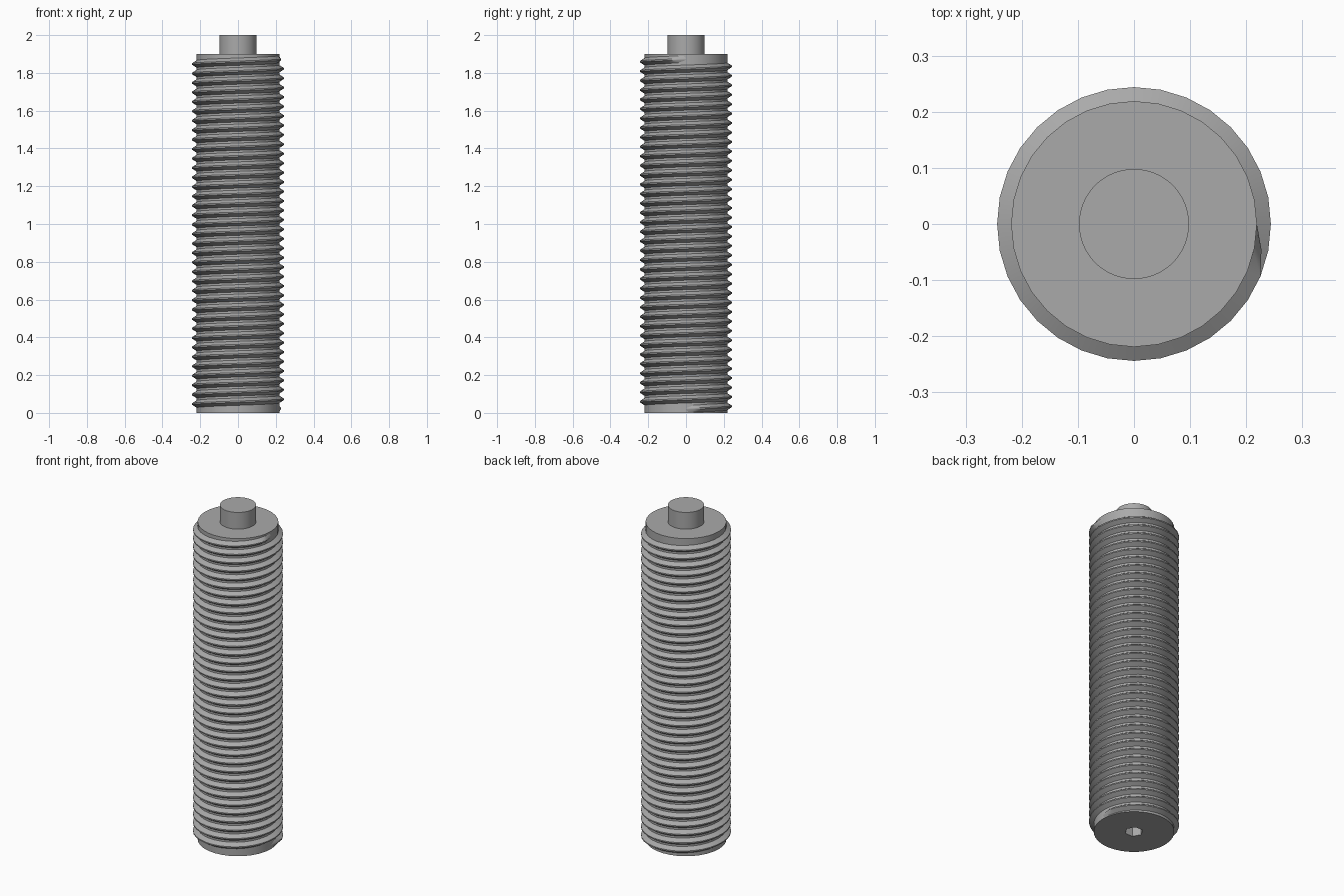
import bpy, bmesh
from math import sin, cos, pi

SIDES = 32
CORE_R, CREST_R = 0.219, 0.244
BODY_H = 1.9
PITCH = 0.05
TURNS = 37
THREAD_Z = 0.022

cube = bpy.data.objects.get("Cube")
if cube:
    bpy.data.objects.remove(cube, do_unlink=True)

steel = bpy.data.materials.new("steel grey")
steel.use_nodes = True
GREY = (0.4, 0.4, 0.4, 1)
steel.diffuse_color = GREY
steel.node_tree.nodes["Principled BSDF"].inputs["Base Color"].default_value = GREY


def cylinder(name, radius, z0, z1, sides):
    bpy.ops.mesh.primitive_cylinder_add(
        vertices=sides, radius=radius, depth=z1 - z0,
        location=(0, 0, (z0 + z1) / 2), rotation=(0, 0, pi / 2))
    ob = bpy.context.object
    ob.name = name
    ob.data.materials.append(steel)
    return ob


def smooth(ob, angle):
    bpy.ops.object.select_all(action='DESELECT')
    ob.select_set(True)
    bpy.context.view_layer.objects.active = ob
    bpy.ops.object.shade_smooth_by_angle(angle=angle)


# Core rod with a hexagonal socket in its lower end
core = cylinder("core_rod", CORE_R, 0, BODY_H, SIDES)
socket = cylinder("socket_cutter", 0.05, -0.1, 0.15, 6)
socket.hide_render = True
cut = core.modifiers.new("socket", 'BOOLEAN')
cut.operation = 'DIFFERENCE'
cut.solver = 'EXACT'
cut.object = socket
bpy.context.view_layer.objects.active = core
bpy.ops.object.modifier_apply(modifier=cut.name)
bpy.data.objects.remove(socket, do_unlink=True)
smooth(core, pi / 6)

# Round nose pin on top
pin = cylinder("nose_pin", 0.098, BODY_H - 0.02, 2, 64)
smooth(pin, pi / 6)

# Helical thread: sweep a trapezoid, tapering into the core at both ends
bm = bmesh.new()
steps = TURNS * SIDES
rings = []
for i in range(steps + 1):
    a = 2 * pi * i / SIDES
    z = THREAD_Z + PITCH * i / SIDES
    grow = min(1, i / 2, (steps - i) / 2)
    top = CORE_R + (CREST_R - CORE_R) * grow
    section = [(CORE_R - 0.004, -0.44), (top, -0.07), (top, 0.07), (CORE_R - 0.004, 0.44)]
    rings.append([bm.verts.new((r * cos(a), r * sin(a), z + k * PITCH))
                  for r, k in section])
for lo, hi in zip(rings, rings[1:]):
    for j in range(4):
        k = (j + 1) % 4
        bm.faces.new((lo[j], hi[j], hi[k], lo[k]))
bm.faces.new(rings[0])
bm.faces.new(rings[-1][::-1])
bmesh.ops.recalc_face_normals(bm, faces=bm.faces)
mesh = bpy.data.meshes.new("helical_thread")
bm.to_mesh(mesh)
bm.free()
mesh.materials.append(steel)
thread = bpy.data.objects.new("helical_thread", mesh)
bpy.context.collection.objects.link(thread)
smooth(thread, pi / 6)
